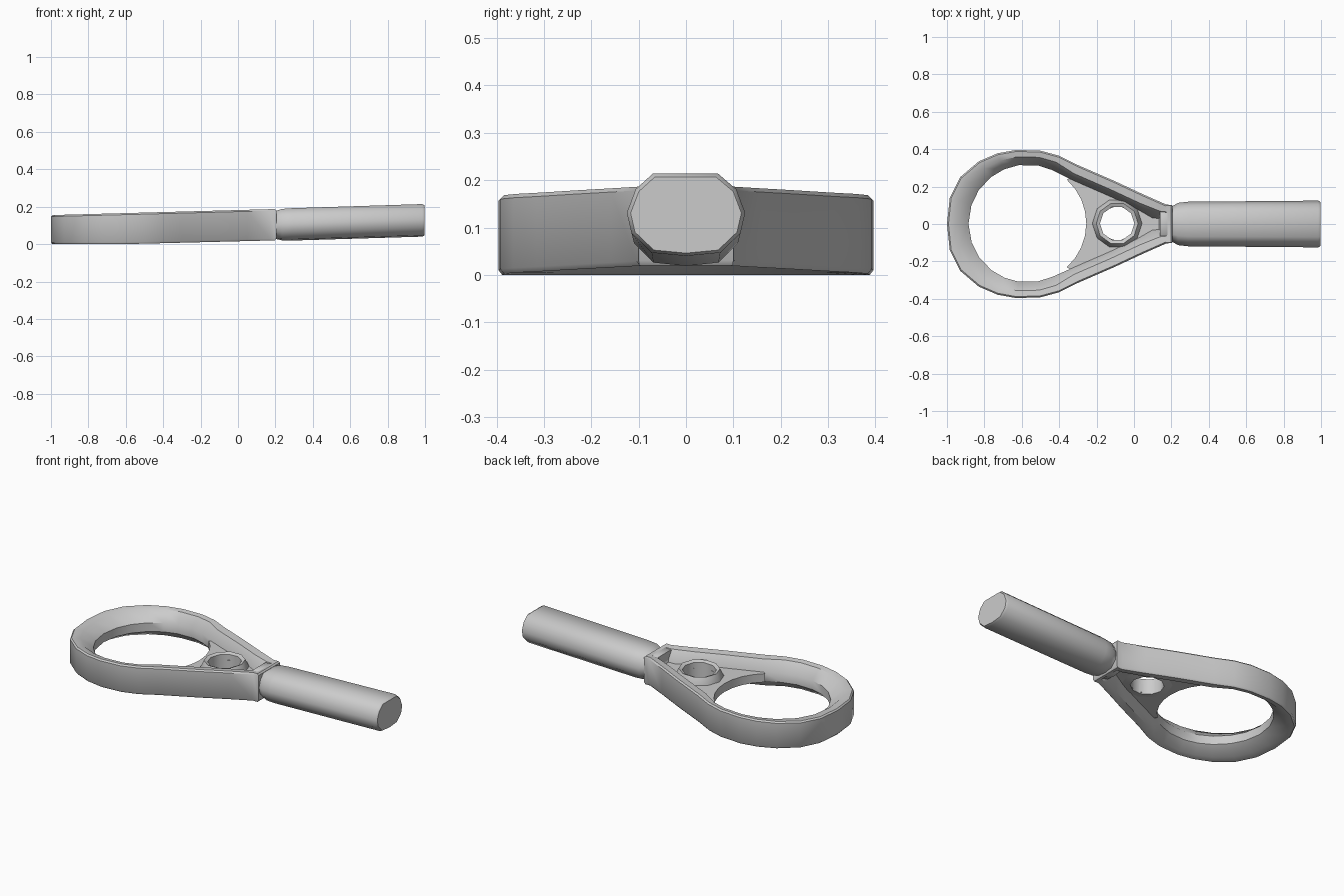
import bpy, bmesh, math
from mathutils import Vector

if "Cube" in bpy.data.objects:
    bpy.data.objects.remove(bpy.data.objects["Cube"])

grey = bpy.data.materials.new("plain grey")
grey.diffuse_color = (0.6, 0.6, 0.6, 1)
grey.use_nodes = True
grey.node_tree.nodes["Principled BSDF"].inputs["Base Color"].default_value = grey.diffuse_color


def make(name, verts, faces, angle=40):
    me = bpy.data.meshes.new(name)
    me.from_pydata(verts, [], faces)
    bm = bmesh.new()
    bm.from_mesh(me)
    bmesh.ops.recalc_face_normals(bm, faces=bm.faces)
    bm.to_mesh(me)
    bm.free()
    ob = bpy.data.objects.new(name, me)
    bpy.context.collection.objects.link(ob)
    me.materials.append(grey)
    bpy.ops.object.select_all(action='DESELECT')
    ob.select_set(True)
    bpy.context.view_layer.objects.active = ob
    bpy.ops.object.shade_smooth_by_angle(angle=math.radians(angle))
    return ob


def loft(name, rings, closed, angle=40):
    """Skin rings of points; closed joins last ring to first, else caps the ends."""
    n, m = len(rings), len(rings[0])
    verts = [p for r in rings for p in r]
    faces = []
    for i in range(n if closed else n - 1):
        j = (i + 1) % n
        for k in range(m):
            l = (k + 1) % m
            faces.append((i * m + k, i * m + l, j * m + l, j * m + k))
    if not closed:
        faces += [tuple(range(m)), tuple(range((n - 1) * m, n * m))]
    return make(name, verts, faces, angle)


# The whole tool rises gently towards the handle
def low(x):
    return max(0, 0.025 * (x + 0.6))


def high(x):
    return 0.155 + 0.027 * (x + 1)


def at(x, y, t):
    return (x, y, low(x) + t * (high(x) - low(x)))


# Teardrop outline of the head, mirrored across y
half = [(-1, 0), (-.985, .14), (-.93, .25), (-.83, .335), (-.73, .378),
        (-.63, .396), (-.5, .392), (-.4, .365), (-.3, .315), (-.1, .228),
        (.05, .158), (.17, .105), (.205, .1)]
outline = half + [(x, -y) for x, y in reversed(half[1:])]
C, R = Vector((-.57, .003)), .315

# Head frame: tall outer wall tapering inwards to a thinner lip
rings = []
n = len(outline)
for i, (x, y) in enumerate(outline):
    p = Vector((x, y))
    a, b = Vector(outline[i - 1]), Vector(outline[(i + 1) % n])
    d = (b - a).normalized()
    inward = Vector((d.y, -d.x))
    if x < -.32:
        q = C + (p - C).normalized() * R
        rim = p.lerp(q, .45)
    elif x < .1:
        q = p + inward * .085
        rim = p + inward * .05
    else:
        q = Vector((x - .07, y * .3))
        rim = Vector((x - .03, y * .65))
    o = p + inward * .008
    rings.append([at(p.x, p.y, .06), at(p.x, p.y, .95), at(o.x, o.y, 1),
                  at(rim.x, rim.y, .97), at(q.x, q.y, .62), at(q.x, q.y, .3),
                  at(rim.x, rim.y, .03), at(o.x, o.y, 0)])
loft("head_frame", rings, True)

# Recessed web between the arms, with an arc cut for the large opening
H, r = Vector((-.09, .003)), .092
arc = []
for k in range(9):
    a = math.radians(48 - 12 * k)
    arc.append((C.x + R * math.cos(a), C.y + R * math.sin(a)))
side = [(-.3, .27), (-.1, .19), (.05, .12), (.17, .065)]
poly = arc + [(x, -y) for x, y in side] + side[::-1]


def ray_hit(a):
    """Distance from the small hole's centre to the web boundary."""
    d = Vector((math.cos(a), math.sin(a)))
    best = 9
    for i in range(len(poly)):
        p, q = Vector(poly[i]) - H, Vector(poly[i - 1]) - H
        e = q - p
        den = d.cross(e)
        if abs(den) > 1e-9:
            t, s = p.cross(e) / den, p.cross(d) / den
            if t > 0 and -1e-6 <= s <= 1 + 1e-6:
                best = min(best, t)
    return best


# The web runs from the small hole out to the boundary
angles = sorted([math.atan2(p[1] - H.y, p[0] - H.x) for p in poly]
                + [math.radians(a) for a in (-80, -50, -25, 0, 25, 50, 80)])
rings = []
for a in angles:
    d = Vector((math.cos(a), math.sin(a)))
    far = max(ray_hit(a), r + .01)
    w, h = H + d * far, H + d * r
    rings.append([at(h.x, h.y, .3), at(h.x, h.y, .6),
                  at(w.x, w.y, .6), at(w.x, w.y, .3)])
loft("web", rings, True)

# Raised collar around the small hole
rings = []
for k in range(10):
    a = 2 * math.pi * k / 10
    d = Vector((math.cos(a), math.sin(a)))
    i, m, o = H + d * r, H + d * (r + .02), H + d * (r + .045)
    rings.append([at(i.x, i.y, .25), at(i.x, i.y, .8),
                  at(m.x, m.y, .85), at(o.x, o.y, .55), at(o.x, o.y, .3)])
loft("hole_collar", rings, True)

# Handle: flat-topped rounded bar with a pinched neck
section = [(-.56, 1), (.54, 1), (.85, .62), (1, .05), (.92, -.45),
           (.58, -.92), (0, -1), (-.58, -.92), (-.92, -.45), (-1, .05), (-.85, .62)]
stations = [(.14, .105, .03, .18), (.175, .104, .025, .184), (.2, .092, .028, .176),
            (.235, .113, .02, .188), (.29, .119, .019, .192),
            (.985, .125, .04, .214), (.998, .117, .046, .207)]
rings = []
for x, w, b, t in stations:
    rings.append([(x, y * w, (b + t) / 2 + z * (t - b) / 2) for y, z in section])
loft("handle", rings, False, 50)
